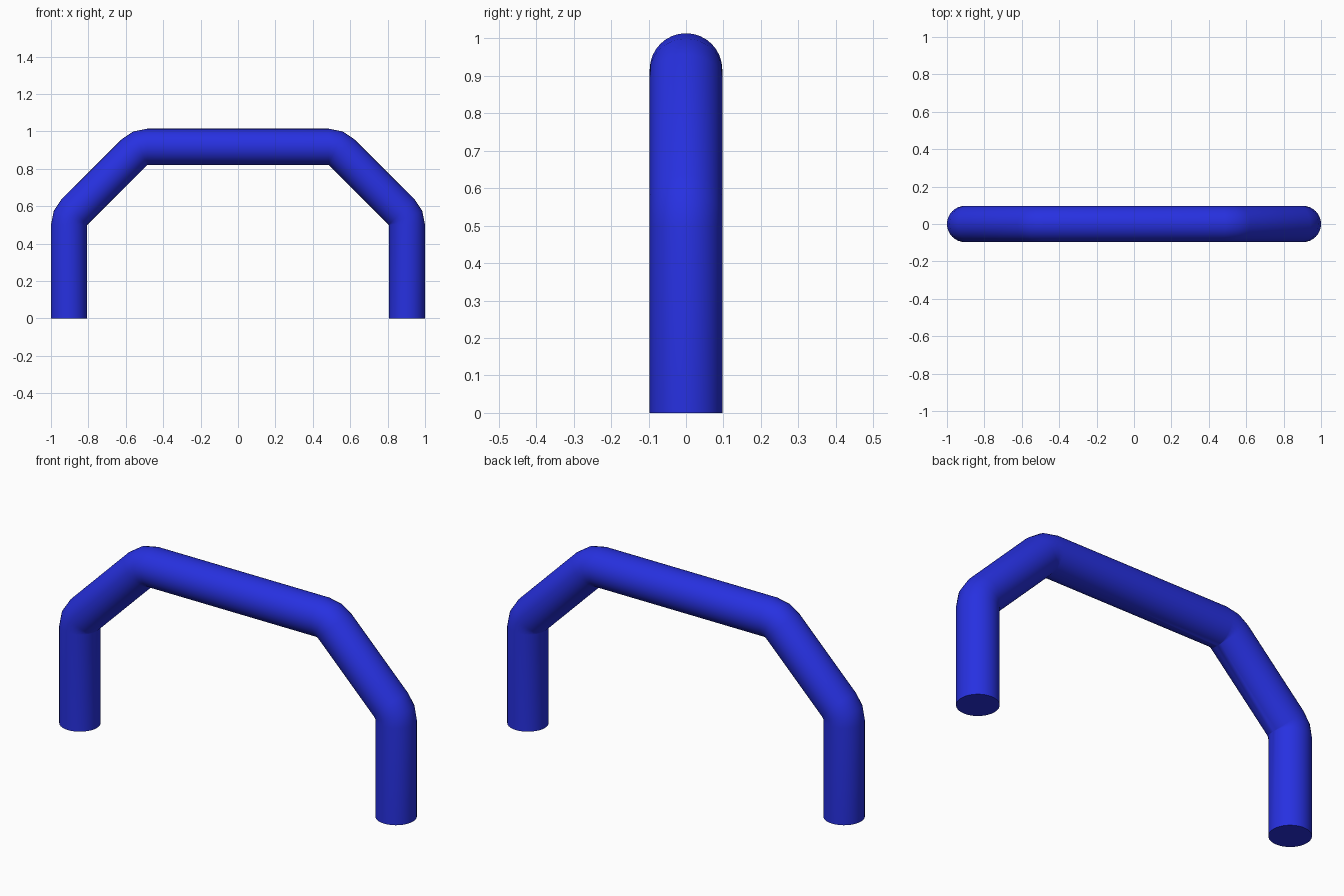
import bpy, bmesh
from math import cos, sin, pi, radians
from mathutils import Vector

cube = bpy.data.objects.get("Cube")
if cube:
    bpy.data.objects.remove(cube, do_unlink=True)

RADIUS = 0.097
SIDES = 32

blue = bpy.data.materials.new("blue_paint")
blue.use_nodes = True
colour = (0.02, 0.03, 0.75, 1)
blue.diffuse_color = colour
blue.node_tree.nodes["Principled BSDF"].inputs["Base Color"].default_value = colour

# Tube stations: inner corner x, z and the outward angle of the ring
half = [(0.806, 0, 0)]
half += [(0.806, 0.5, a) for a in (0, 22.5, 45)]
half += [(0.485, 0.82, a) for a in (45, 67.5, 90)]
stations = half + [(-x, z, 180 - a) for x, z, a in reversed(half)]


def add_ring(bm, x, z, angle):
    """Circle touching the inner corner, so each bend pivots about it."""
    out = Vector((cos(radians(angle)), 0, sin(radians(angle))))
    centre = Vector((x, 0, z)) + out * RADIUS
    side = Vector((0, RADIUS, 0))
    turns = [2 * pi * i / SIDES for i in range(SIDES)]
    return [bm.verts.new(centre + out * RADIUS * cos(t) + side * sin(t)) for t in turns]


# Sweep the rings into one bent tube with closed feet
bm = bmesh.new()
rings = [add_ring(bm, *s) for s in stations]
for a, b in zip(rings, rings[1:]):
    for i in range(SIDES):
        j = (i + 1) % SIDES
        bm.faces.new((a[i], a[j], b[j], b[i]))
bm.faces.new(rings[0])
bm.faces.new(rings[-1])
bmesh.ops.remove_doubles(bm, verts=bm.verts, dist=0.0001)
bmesh.ops.recalc_face_normals(bm, faces=bm.faces)

mesh = bpy.data.meshes.new("bent_tube_handle")
bm.to_mesh(mesh)
bm.free()
mesh.materials.append(blue)
handle = bpy.data.objects.new("bent_tube_handle", mesh)
bpy.context.collection.objects.link(handle)

bpy.ops.object.select_all(action="DESELECT")
handle.select_set(True)
bpy.context.view_layer.objects.active = handle
bpy.ops.object.shade_smooth_by_angle(angle=radians(35))
